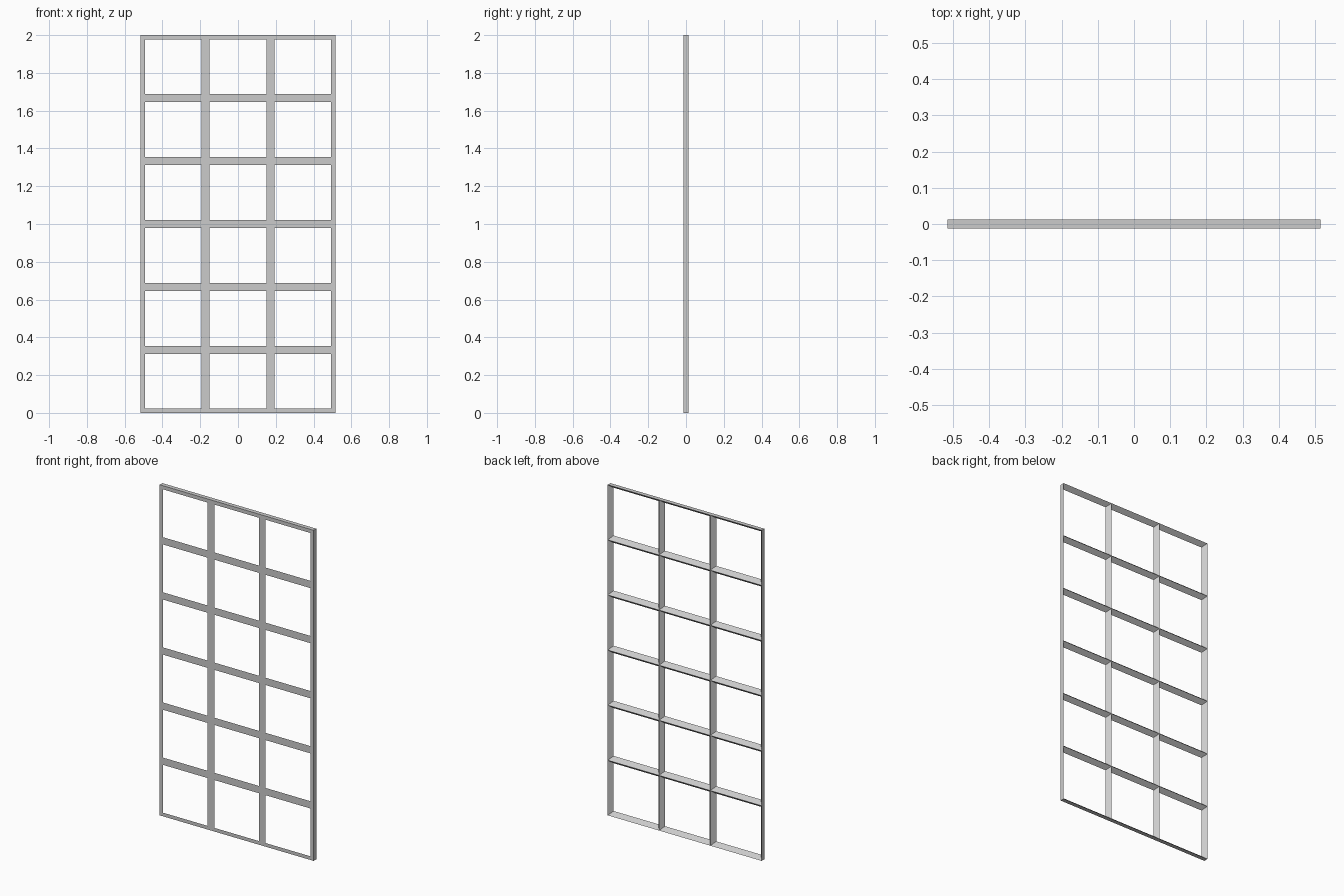
import bpy
import bmesh

# Remove the default cube
cube = bpy.data.objects.get("Cube")
if cube:
    bpy.data.objects.remove(cube, do_unlink=True)

# Overall dimensions
WIDTH, HEIGHT, DEPTH = 1.03, 2.0, 0.026
COLUMNS, ROWS = 3, 6
BAR = 0.022  # half the face width of a bar

grey = bpy.data.materials.new("light_grey")
grey.use_nodes = True
colour = (0.6, 0.6, 0.6, 1)
grey.diffuse_color = colour
grey.node_tree.nodes["Principled BSDF"].inputs["Base Color"].default_value = colour


def rectangle(bm, x0, x1, z0, z1, y):
    """Four corners, running bottom, right, top, left as seen from the front."""
    corners = ((x0, z0), (x1, z0), (x1, z1), (x0, z1))
    return [bm.verts.new((x, y, z)) for x, z in corners]


def add_cell(bm, column, row):
    """One opening: flat front rim, and sides that slope to a sharp back ridge."""
    w, h = WIDTH / COLUMNS, HEIGHT / ROWS
    x0, z0 = column * w - WIDTH / 2, row * h
    x1, z1 = x0 + w, z0 + h
    front, back = -DEPTH / 2, DEPTH / 2
    rim = rectangle(bm, x0, x1, z0, z1, front)
    opening = rectangle(bm, x0 + BAR, x1 - BAR, z0 + BAR, z1 - BAR, front)
    ridge = rectangle(bm, x0, x1, z0, z1, back)
    on_border = (row == 0, column == COLUMNS - 1, row == ROWS - 1, column == 0)
    for i in range(4):
        j = (i + 1) % 4
        bm.faces.new((rim[i], rim[j], opening[j], opening[i]))
        bm.faces.new((opening[i], opening[j], ridge[j], ridge[i]))
        if on_border[i]:
            bm.faces.new((rim[j], rim[i], ridge[i], ridge[j]))


# Window lattice: outer frame and glazing bars as one joined grid of cells
bm = bmesh.new()
for column in range(COLUMNS):
    for row in range(ROWS):
        add_cell(bm, column, row)
bmesh.ops.remove_doubles(bm, verts=bm.verts[:], dist=0.0001)
bmesh.ops.recalc_face_normals(bm, faces=bm.faces[:])

mesh = bpy.data.meshes.new("window_lattice")
bm.to_mesh(mesh)
bm.free()
mesh.materials.append(grey)
lattice = bpy.data.objects.new("window_lattice", mesh)
bpy.context.collection.objects.link(lattice)
